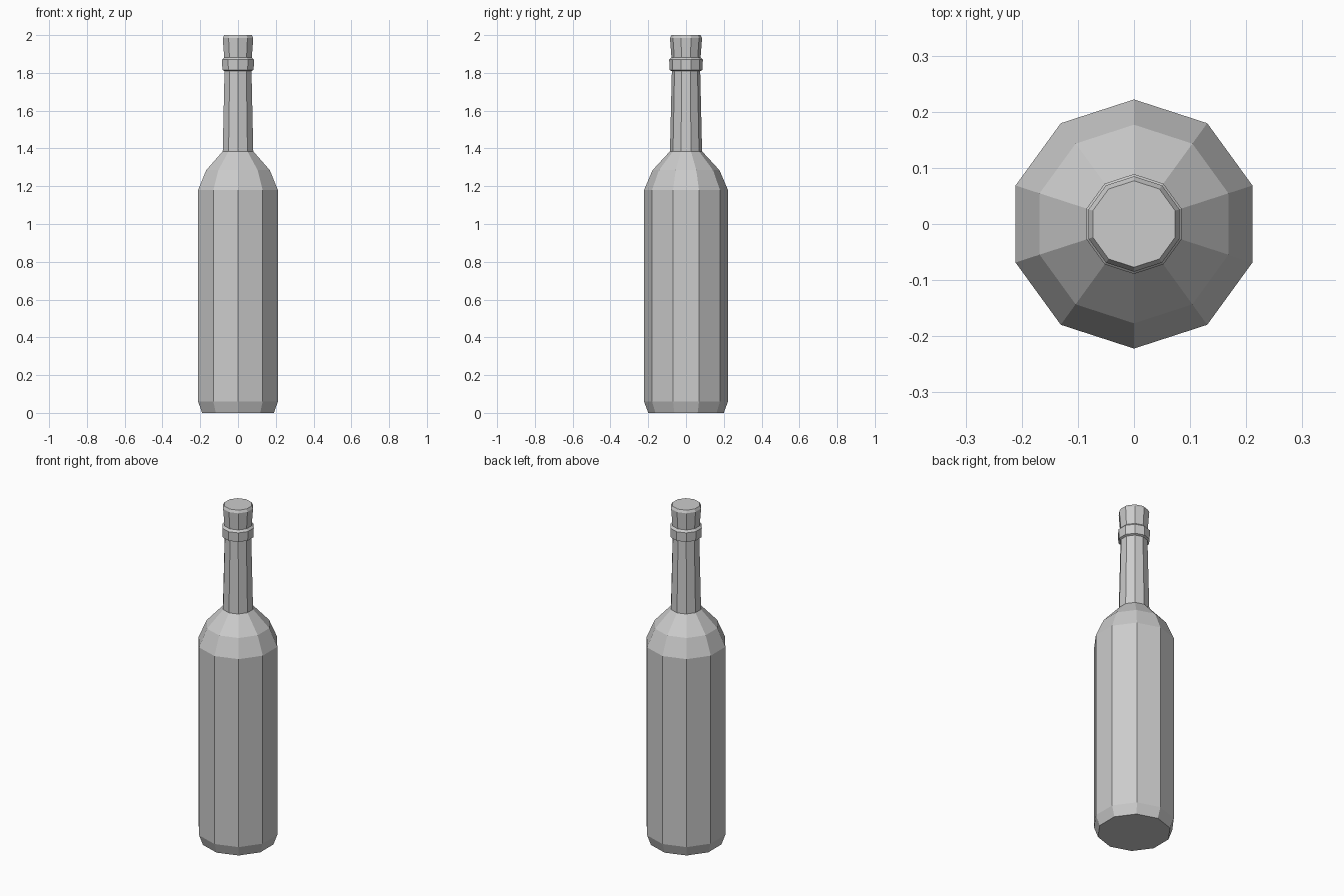
import bpy
from math import pi, sin, cos

cube = bpy.data.objects.get("Cube")
if cube:
    bpy.data.objects.remove(cube)

SIDES = 10

# One plain grey for the whole bottle
grey = bpy.data.materials.new("plain_grey")
grey.use_nodes = True
colour = (0.6, 0.6, 0.6, 1)
grey.diffuse_color = colour
grey.node_tree.nodes["Principled BSDF"].inputs["Base Color"].default_value = colour


def lathe(name, profile):
    """Turn a (radius, height) profile into a closed faceted solid."""
    verts, faces = [], []
    for radius, z in profile:
        for i in range(SIDES):
            a = pi / 2 + 2 * pi * i / SIDES
            verts.append((radius * cos(a), radius * sin(a), z))
    for ring in range(len(profile) - 1):
        low = ring * SIDES
        for i in range(SIDES):
            j = (i + 1) % SIDES
            faces.append((low + i, low + j, low + SIDES + j, low + SIDES + i))
    top = (len(profile) - 1) * SIDES
    faces.append(tuple(reversed(range(SIDES))))
    faces.append(tuple(range(top, top + SIDES)))
    mesh = bpy.data.meshes.new(name)
    mesh.from_pydata(verts, [], faces)
    mesh.materials.append(grey)
    obj = bpy.data.objects.new(name, mesh)
    bpy.context.collection.objects.link(obj)
    return obj


# Bottle: base bevel, body, shoulder, neck, collar and lip in one outline
lathe("bottle", [
    (0.20, 0.0), (0.222, 0.06), (0.222, 1.18),      # base and body
    (0.177, 1.285), (0.085, 1.385),                 # shoulder
    (0.075, 1.81),                                  # neck
    (0.087, 1.815), (0.089, 1.87), (0.077, 1.882),  # collar
    (0.085, 1.985), (0.077, 2.0),                   # lip
])
